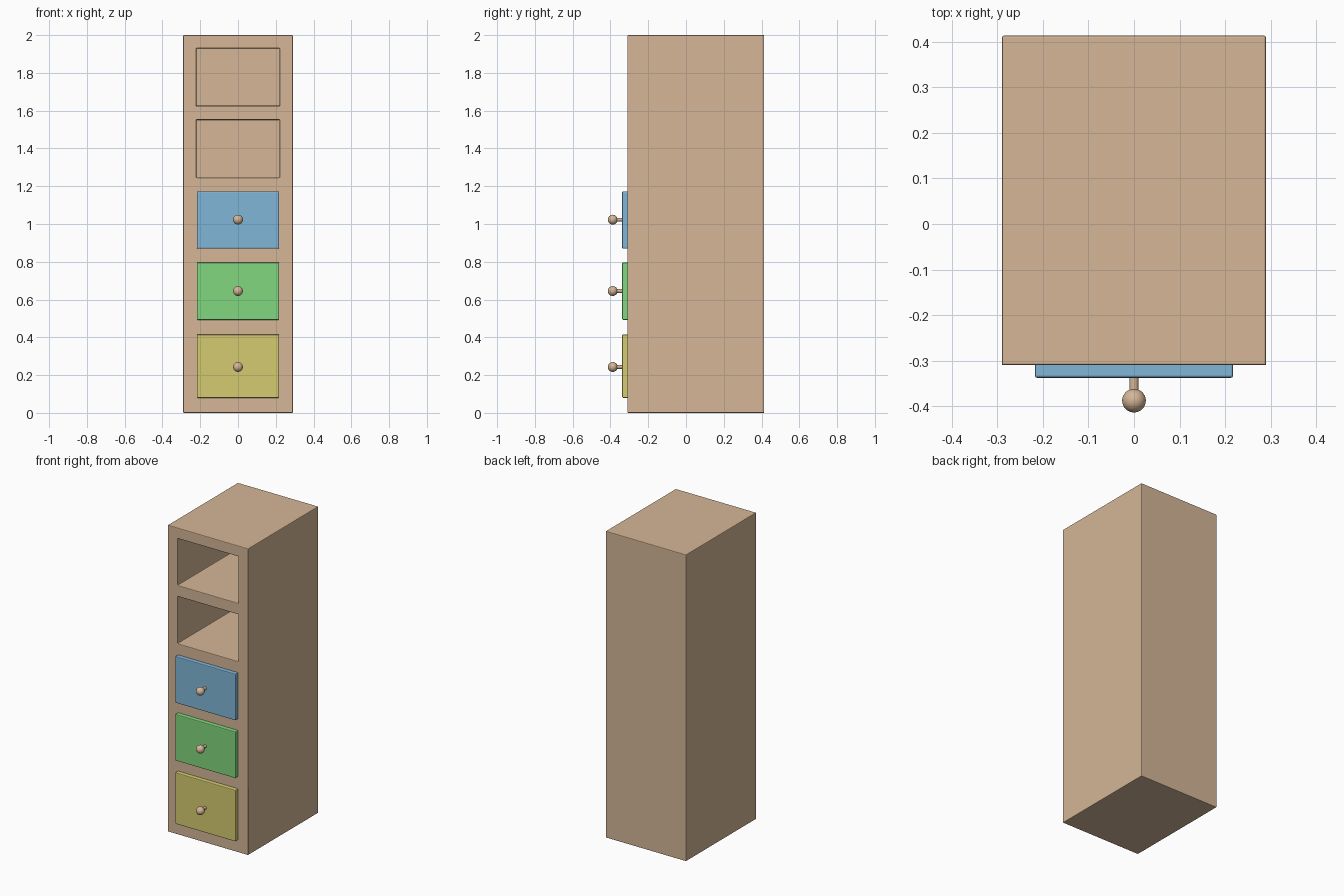
import bpy, math

if "Cube" in bpy.data.objects:
    bpy.data.objects.remove(bpy.data.objects["Cube"])


def material(name, color):
    m = bpy.data.materials.new(name)
    m.diffuse_color = (*color, 1)
    m.use_nodes = True
    m.node_tree.nodes["Principled BSDF"].inputs["Base Color"].default_value = m.diffuse_color
    return m


wood = material("wood", (0.66, 0.47, 0.31))
blue = material("blue paint", (0.22, 0.47, 0.68))
green = material("green paint", (0.22, 0.68, 0.21))
yellow = material("yellow paint", (0.66, 0.60, 0.16))


def box(name, x, y, z, mat):
    """Box from (min, max) pairs along each axis."""
    bpy.ops.mesh.primitive_cube_add(size=1, location=[(a + b) / 2 for a, b in (x, y, z)])
    ob = bpy.context.object
    ob.name = name
    ob.scale = [b - a for a, b in (x, y, z)]
    bpy.ops.object.transform_apply(location=False, rotation=False, scale=True)
    ob.data.materials.append(mat)
    return ob


def soften(ob, width):
    b = ob.modifiers.new("soft edges", 'BEVEL')
    b.width = width
    b.segments = 2
    b.limit_method = 'ANGLE'


# Tall cabinet with two open cubbies
cabinet = box("cabinet", (-0.29, 0.29), (-0.31, 0.414), (0, 2), wood)
for i, z in enumerate([(1.245, 1.552), (1.625, 1.93)]):
    cutter = box(f"cubby_cutter_{i + 1}", (-0.22, 0.22), (-0.4, 0.345), z, wood)
    cutter.hide_render = True
    cutter.hide_set(True)
    cut = cabinet.modifiers.new("cubby", 'BOOLEAN')
    cut.object = cutter
    cut.solver = 'EXACT'
soften(cabinet, 0.004)

# Coloured drawers with round knobs on short stems
drawers = [("lower", (0.08, 0.415), 0.243, yellow),
           ("middle", (0.493, 0.796), 0.645, green),
           ("upper", (0.87, 1.173), 1.023, blue)]
for name, z, knob_z, mat in drawers:
    front = box(f"{name}_drawer", (-0.218, 0.218), (-0.338, -0.29), z, mat)
    soften(front, 0.005)

    bpy.ops.mesh.primitive_cylinder_add(vertices=20, radius=0.01, depth=0.06,
                                        location=(0, -0.36, knob_z),
                                        rotation=(math.pi / 2, 0, 0))
    stem = bpy.context.object
    stem.name = f"{name}_knob_stem"
    stem.data.materials.append(wood)
    bpy.ops.object.shade_smooth_by_angle()

    bpy.ops.mesh.primitive_uv_sphere_add(segments=32, ring_count=16, radius=0.026,
                                         location=(0, -0.388, knob_z))
    knob = bpy.context.object
    knob.name = f"{name}_knob"
    knob.data.materials.append(wood)
    bpy.ops.object.shade_smooth()
